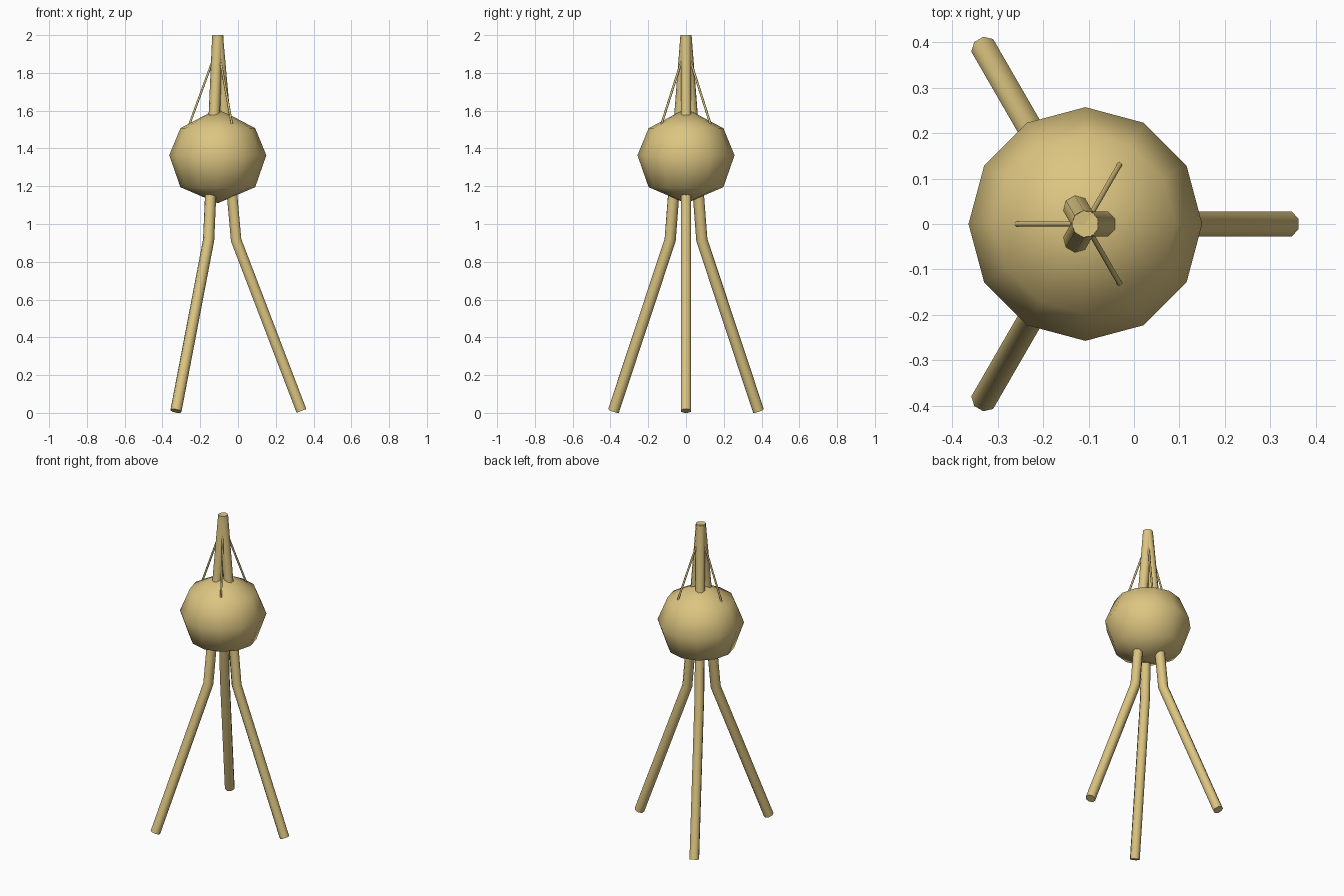
import bpy, bmesh, math
from mathutils import Vector

if "Cube" in bpy.data.objects:
    bpy.data.objects.remove(bpy.data.objects["Cube"])

CX = -0.107  # x of the vertical axis shared by all parts

gold = bpy.data.materials.new("pale_gold")
gold.diffuse_color = (0.72, 0.56, 0.22, 1)
gold.use_nodes = True
gold.node_tree.nodes["Principled BSDF"].inputs["Base Color"].default_value = gold.diffuse_color


def finish(name, bm, angle):
    """Turn a bmesh into a smooth-shaded object standing on the shared axis."""
    bmesh.ops.recalc_face_normals(bm, faces=bm.faces)
    mesh = bpy.data.meshes.new(name)
    bm.to_mesh(mesh)
    bm.free()
    mesh.materials.append(gold)
    obj = bpy.data.objects.new(name, mesh)
    obj.location.x = CX
    bpy.context.collection.objects.link(obj)
    bpy.ops.object.select_all(action='DESELECT')
    obj.select_set(True)
    bpy.context.view_layer.objects.active = obj
    bpy.ops.object.shade_smooth_by_angle(angle=math.radians(angle))
    return obj


def bridge(bm, a, b):
    n = len(a)
    for i in range(n):
        bm.faces.new((a[i], a[(i + 1) % n], b[(i + 1) % n], b[i]))


def tube(name, path, radius, azimuth, sides=8):
    """Capped tube along a (radial, z) path, turned to the given azimuth."""
    pts = [Vector((r, 0, z)) for r, z in path]
    dirs = [(b - a).normalized() for a, b in zip(pts, pts[1:])]
    bm = bmesh.new()
    rings = []
    for i, p in enumerate(pts):
        before, after = dirs[max(i - 1, 0)], dirs[min(i, len(dirs) - 1)]
        tangent = (before + after).normalized()
        side = Vector((0, 1, 0))
        out = side.cross(tangent) / tangent.dot(after)  # mitred at bends
        ring = []
        for k in range(sides):
            a = 2 * math.pi * (k + 0.5) / sides
            ring.append(bm.verts.new(p + radius * (out * math.cos(a) + side * math.sin(a))))
        rings.append(ring)
    for a, b in zip(rings, rings[1:]):
        bridge(bm, a, b)
    bm.faces.new(rings[0])
    bm.faces.new(rings[-1])
    obj = finish(name, bm, 50)
    obj.rotation_euler.z = math.radians(azimuth)
    return obj


# Faceted round body: twelve sides, three rings, pointed caps
bm = bmesh.new()
rings = [[bm.verts.new((r * math.cos(k * math.pi / 6), r * math.sin(k * math.pi / 6), z))
          for k in range(12)]
         for r, z in [(0.198, 1.195), (0.257, 1.364), (0.198, 1.507)]]
for a, b in zip(rings, rings[1:]):
    bridge(bm, a, b)
for ring, z in ((rings[0], 1.11), (rings[-1], 1.612)):
    pole = bm.verts.new((0, 0, z))
    for k in range(12):
        bm.faces.new((ring[k], ring[(k + 1) % 12], pole))
finish("round_body", bm, 180)

# Three bent legs meeting at the tip, with thin braces between them
for i in range(3):
    tube(f"leg_{i + 1}", [(0, 1.998), (0.097, 0.915), (0.443, 0.0105)], 0.030, i * 120)
    tube(f"brace_{i + 1}", [(0.0, 1.938), (0.156, 1.512)], 0.006, i * 120 + 60)
